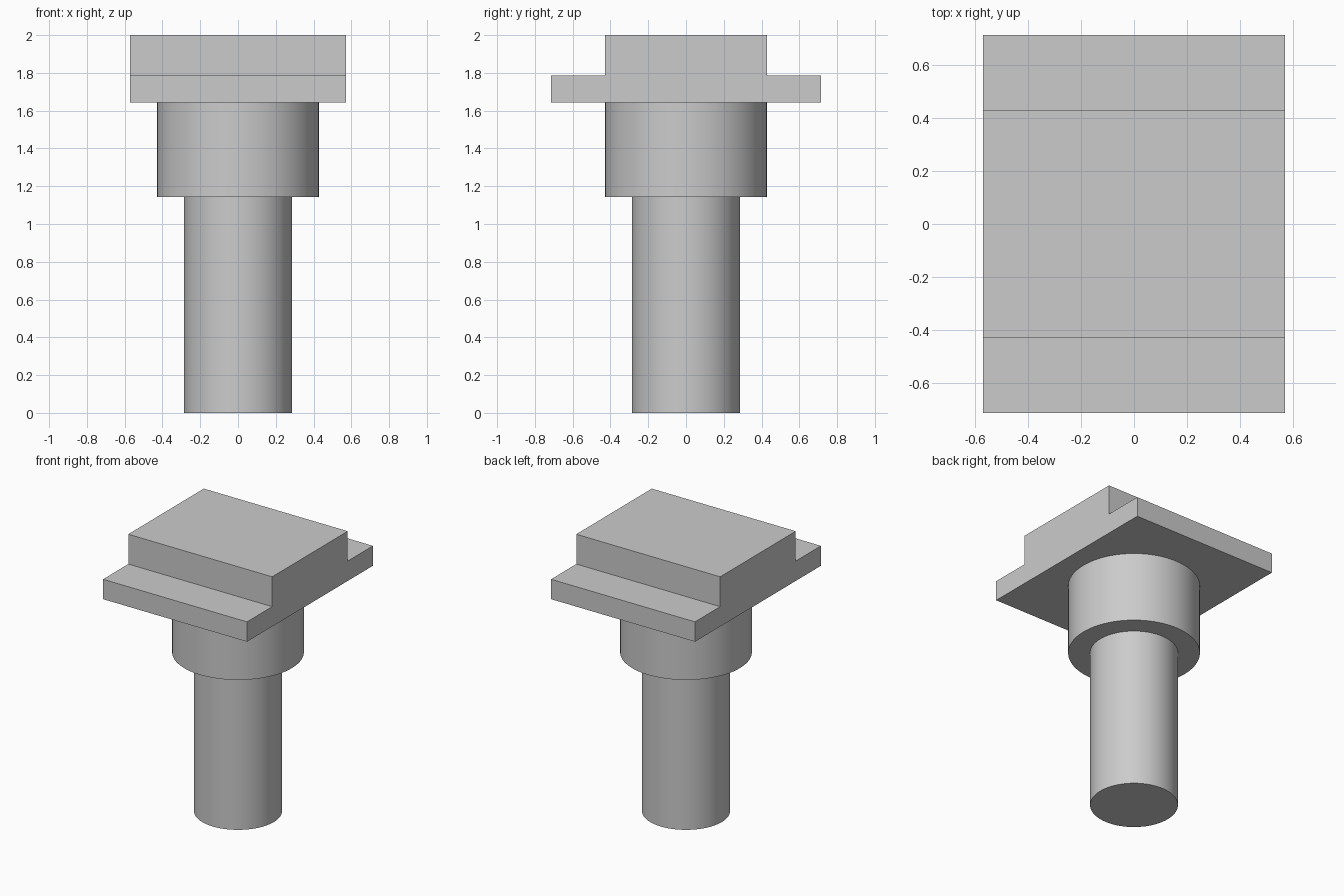
import bpy
import bmesh
import math
from mathutils import Vector

cube = bpy.data.objects.get("Cube")
if cube:
    bpy.data.objects.remove(cube, do_unlink=True)

U = 1 / 14  # design unit: the whole part is 28 units tall

grey = bpy.data.materials.new("light grey")
grey.use_nodes = True
colour = (0.6, 0.6, 0.6, 1)
grey.diffuse_color = colour
grey.node_tree.nodes["Principled BSDF"].inputs["Base Color"].default_value = colour


def finish(name, bm, smooth=False):
    bmesh.ops.recalc_face_normals(bm, faces=bm.faces)
    mesh = bpy.data.meshes.new(name)
    bm.to_mesh(mesh)
    bm.free()
    mesh.materials.append(grey)
    obj = bpy.data.objects.new(name, mesh)
    bpy.context.collection.objects.link(obj)
    if smooth:
        bpy.ops.object.select_all(action="DESELECT")
        obj.select_set(True)
        bpy.context.view_layer.objects.active = obj
        bpy.ops.object.shade_smooth_by_angle(angle=math.radians(30))
    return obj


# Stepped head: half profile (y, z), mirrored and extruded along x
half = [(10, 23), (10, 25), (6, 25), (6, 28)]
profile = half + [(-y, z) for y, z in reversed(half)]
bm = bmesh.new()
face = bm.faces.new([bm.verts.new((-8 * U, y * U, z * U)) for y, z in profile])
extruded = bmesh.ops.extrude_face_region(bm, geom=[face])
moved = [v for v in extruded["geom"] if isinstance(v, bmesh.types.BMVert)]
bmesh.ops.translate(bm, verts=moved, vec=Vector((16 * U, 0, 0)))
finish("stepped_head", bm)

# Round shaft and collar: one turned profile (radius, z)
turned = [(0, 0), (4, 0), (4, 16), (6, 16), (6, 23), (0, 23)]
bm = bmesh.new()
verts = [bm.verts.new((r * U, 0, z * U)) for r, z in turned]
edges = [bm.edges.new(pair) for pair in zip(verts, verts[1:])]
bmesh.ops.spin(bm, geom=verts + edges, cent=(0, 0, 0), axis=(0, 0, 1),
               angle=math.tau, steps=96, use_merge=True)
bmesh.ops.remove_doubles(bm, verts=bm.verts, dist=0.0001)
finish("shaft_and_collar", bm, smooth=True)
